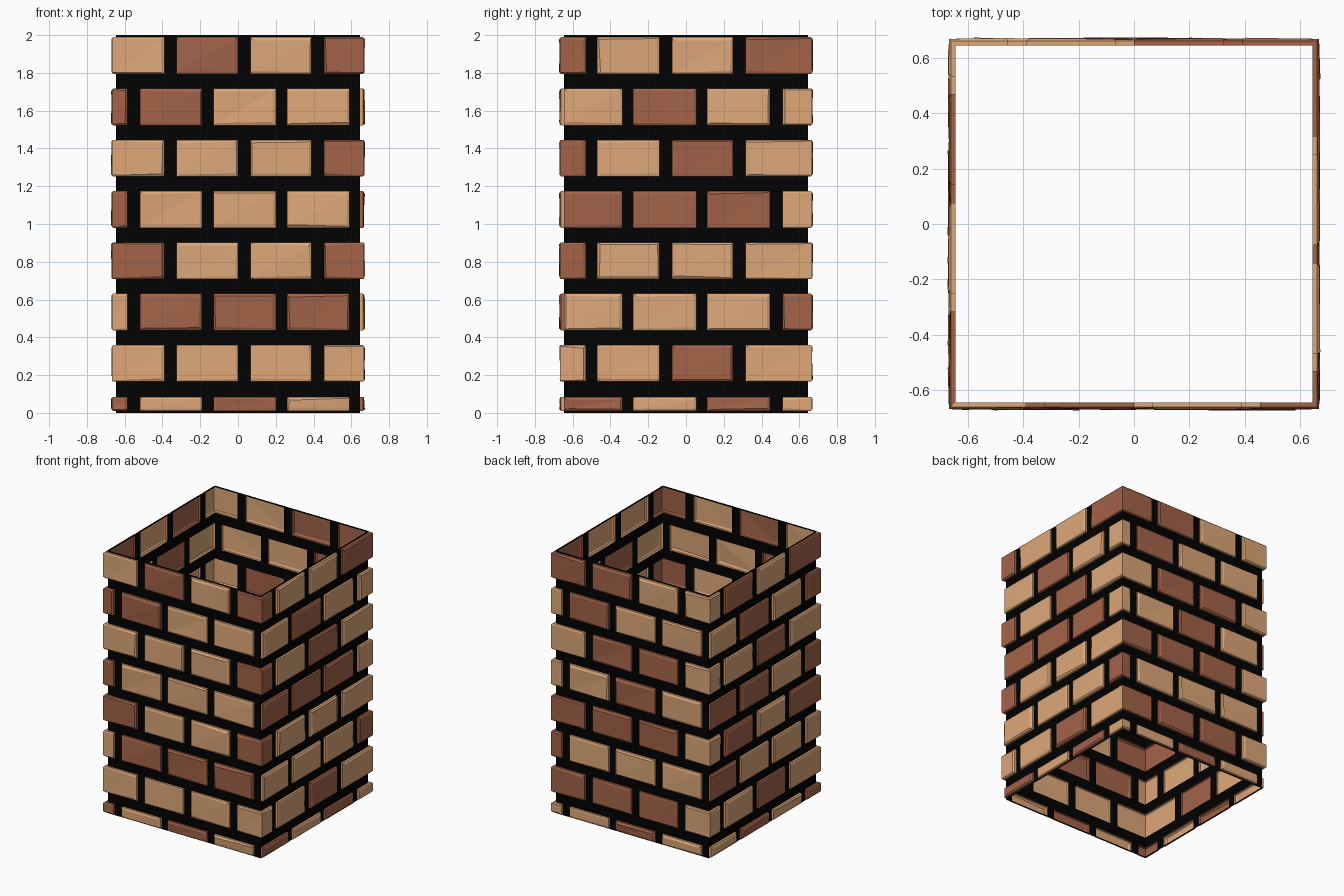
import bpy, bmesh, random
from mathutils import Matrix, Vector

if "Cube" in bpy.data.objects:
    bpy.data.objects.remove(bpy.data.objects["Cube"])

random.seed(4)
W = 0.645          # half width of the mortar shell
OUT = 0.668        # outer face of the bricks

# brick rows (bottom, top); even rows use layout A, odd rows layout B
ROWS = [(0.01, 0.085)] + [(0.165 + 0.2715 * i, 0.36 + 0.2715 * i) for i in range(7)]
# spans along a side, for front/back and right/left
SPANS = [
    ([(-W, -0.585), (-0.52, -0.19), (-0.13, 0.20), (0.26, 0.59)],
     [(-W, -0.335), (-0.28, 0.055), (0.11, 0.445), (0.51, W)]),
    ([(-W, -0.39), (-0.325, 0.0), (0.065, 0.39), (0.455, W)],
     [(-W, -0.53), (-0.47, -0.14), (-0.075, 0.25), (0.315, W)]),
]
# brick colours per side, bottom row first (T tan, R red)
TONES = [
    "RTRT TTTT TRRR RTTR RTTT TTTR RRTT TRTR".split(),
    "RTRT TTRT TTTR RTTT RRRT RTRT TRTT RTTR".split(),
    "TTRT RRRT RTTT RRRT TTRT TRRT TRTT RRTT".split(),
    "TRTR TTRT RTTT TRTR RRTR TTRT TRTR TRTR".split(),
]


def material(name, col):
    m = bpy.data.materials.new(name)
    m.diffuse_color = (*col, 1)
    m.use_nodes = True
    m.node_tree.nodes["Principled BSDF"].inputs["Base Color"].default_value = m.diffuse_color
    return m


def finish(name, bm, mats):
    bmesh.ops.remove_doubles(bm, verts=bm.verts, dist=0.0005)
    me = bpy.data.meshes.new(name)
    bm.to_mesh(me)
    bm.free()
    for m in mats:
        me.materials.append(m)
    bpy.context.collection.objects.link(bpy.data.objects.new(name, me))


def face(bm, side, pts, mat=0):
    """Add a face from (u, depth, z) points on the given side."""
    rot = Matrix.Rotation(side * 1.5707963, 3, 'Z')
    f = bm.faces.new([bm.verts.new(rot @ Vector((u, -d, z))) for u, d, z in pts])
    f.material_index = mat


def brick(bm, side, u0, u1, z0, z1, wrap0, wrap1, mat):
    """Open-backed brick: base, straight wall, worn bevelled front."""
    j = lambda a: random.uniform(0, a)

    def ring(d, inset, wear):
        pts = []
        for u, z, wrap, su, sz in ((u0, z0, wrap0, 1, 1), (u1, z0, wrap1, -1, 1),
                                   (u1, z1, wrap1, -1, -1), (u0, z1, wrap0, 1, -1)):
            if wrap:                       # mitred at the wall corner
                pts.append((-su * d, d, z + sz * inset))
            else:
                pts.append((u + su * (inset + j(wear)), d - j(wear) * 0.9 + wear * 0.4,
                            z + sz * (inset + j(wear))))
        return pts

    rings = [ring(W, 0, 0), ring(OUT - 0.007, 0, 0), ring(OUT, 0.007, 0.012)]
    for a, b in zip(rings, rings[1:]):
        for i in range(4):
            if (i == 1 and wrap1) or (i == 3 and wrap0):
                continue
            k = (i + 1) % 4
            face(bm, side, [a[i], a[k], b[k], b[i]], mat)
    f = rings[-1]
    face(bm, side, [f[0], f[1], f[2]], mat)
    face(bm, side, [f[0], f[2], f[3]], mat)


bricks, mortar = bmesh.new(), bmesh.new()


def panel(side, u0, u1, z0, z1):
    face(mortar, side, [(u0, W, z0), (u1, W, z0), (u1, W, z1), (u0, W, z1)])


for side in range(4):
    for r, (z0, z1) in enumerate(ROWS):
        spans = SPANS[r % 2][side % 2]
        before = -W
        for n, (u0, u1) in enumerate(spans):
            # the first brick of odd sides in layout A stops square at the corner
            wrap0 = u0 == -W and not (r % 2 == 0 and side % 2 == 1)
            brick(bricks, side, u0, u1, z0, z1, wrap0, u1 == W,
                  int(TONES[side][r][n] == "R"))
            if u0 > before:
                panel(side, before, u0, z0, z1)    # upright joint
            before = u1
        if before < W:
            panel(side, before, W, z0, z1)
        top = ROWS[r + 1][0] if r < 7 else 2.0
        panel(side, -W, W, z1, top)                # level joint
    panel(side, -W, W, 0.0, ROWS[0][0])

finish("bricks", bricks, [material("tan brick", (0.73, 0.39, 0.19)),
                          material("red brick", (0.37, 0.125, 0.066))])
finish("mortar_shell", mortar, [material("black mortar", (0.0005, 0.0005, 0.0005))])
